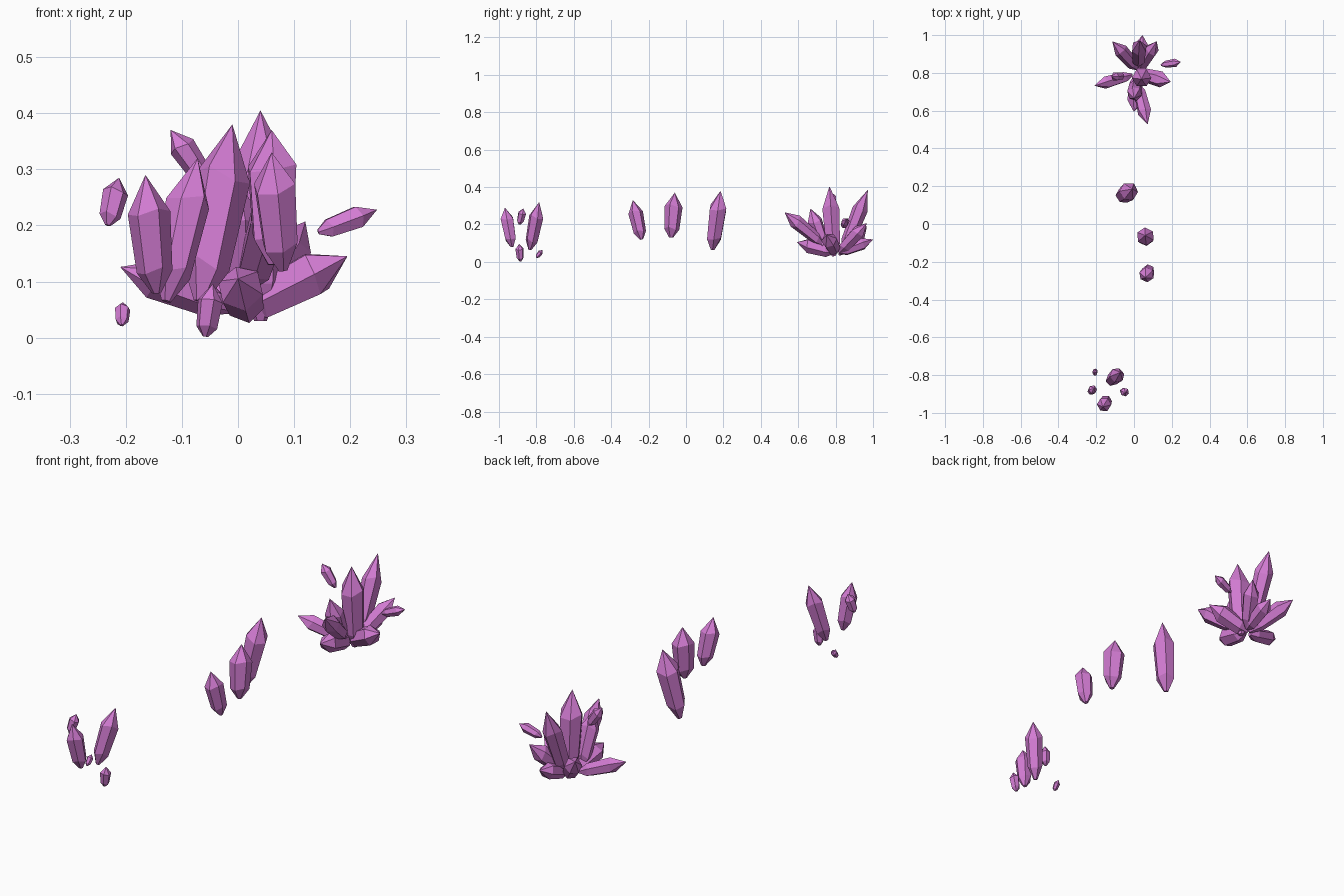
import bpy, bmesh, math
from mathutils import Vector

mat = bpy.data.materials.new("violet_crystal")
mat.diffuse_color = (0.65, 0.2, 0.65, 1)

# Crystal profile: (position along axis, radius factor)
PROFILE = [(0.0, 0.22), (0.2, 0.84), (0.7, 1.0)]


def crystal(name, base, tip, radius, spin=0.0, sides=6):
    """Faceted hexagonal shard running from base to tip."""
    base, tip = Vector(base), Vector(tip)
    axis = tip - base
    length = axis.length
    rot = axis.to_track_quat('Z', 'Y')
    bm = bmesh.new()
    rings = []
    for t, f in PROFILE:
        ring = []
        for i in range(sides):
            a = 2 * math.pi * i / sides + spin
            # slightly uneven facets
            tt = t + (0.035 * math.cos(a * 2 + spin * 3) if t > 0 else 0)
            p = Vector((math.cos(a) * radius * f, math.sin(a) * radius * f, tt * length))
            ring.append(bm.verts.new(base + rot @ p))
        rings.append(ring)
    apex = bm.verts.new(tip)
    bm.faces.new(rings[0][::-1])
    for lo, hi in zip(rings, rings[1:]):
        for i in range(sides):
            j = (i + 1) % sides
            bm.faces.new((lo[i], lo[j], hi[j], hi[i]))
    for i in range(sides):
        bm.faces.new((rings[-1][i], rings[-1][(i + 1) % sides], apex))
    bmesh.ops.recalc_face_normals(bm, faces=bm.faces)
    me = bpy.data.meshes.new(name)
    bm.to_mesh(me)
    bm.free()
    me.materials.append(mat)
    ob = bpy.data.objects.new(name, me)
    bpy.context.collection.objects.link(ob)
    return ob


groups = {
    # Front group of loose shards
    "front_shard": [
        ((-0.128, -0.835, 0.065), (-0.072, -0.785, 0.32), 0.040),
        ((-0.145, -0.93, 0.08), (-0.165, -0.968, 0.29), 0.038),
        ((-0.232, -0.89, 0.20), (-0.212, -0.87, 0.285), 0.023),
        ((-0.207, -0.80, 0.022), (-0.205, -0.768, 0.063), 0.014),
        ((-0.058, -0.885, 0.002), (-0.045, -0.892, 0.096), 0.023),
    ],
    # Three floating shards in the middle
    "middle_shard": [
        ((0.08, -0.238, 0.12), (0.06, -0.284, 0.33), 0.040),
        ((0.063, -0.08, 0.13), (0.06, -0.06, 0.37), 0.048),
        ((-0.068, 0.142, 0.065), (-0.01, 0.185, 0.38), 0.050),
    ],
    # Radiating cluster at the back
    "cluster_crystal": [
        ((0.04, 0.79, 0.03), (0.04, 0.767, 0.405), 0.052),
        ((0.025, 0.84, 0.05), (0.03, 0.972, 0.385), 0.042),
        ((0.01, 0.75, 0.05), (0.0, 0.665, 0.285), 0.040),
        ((0.02, 0.74, 0.09), (0.072, 0.527, 0.265), 0.038),
        ((0.015, 0.79, 0.05), (0.0, 0.593, 0.105), 0.042),
        ((0.01, 0.80, 0.05), (0.195, 0.752, 0.145), 0.043),
        ((-0.01, 0.79, 0.05), (-0.21, 0.732, 0.126), 0.035),
        ((0.02, 0.82, 0.04), (-0.115, 0.967, 0.19), 0.038),
        ((0.03, 0.82, 0.05), (0.12, 0.967, 0.207), 0.038),
        ((0.03, 0.82, 0.05), (0.045, 1.0, 0.12), 0.035),
    ],
    # Small shards hovering around the cluster
    "hovering_shard": [
        ((0.143, 0.842, 0.188), (0.248, 0.858, 0.228), 0.022),
        ((-0.055, 0.785, 0.275), (-0.12, 0.78, 0.37), 0.024),
    ],
}

for name, items in groups.items():
    for k, (base, tip, r) in enumerate(items):
        crystal(f"{name}_{k + 1}", base, tip, r, spin=0.45 * k)
